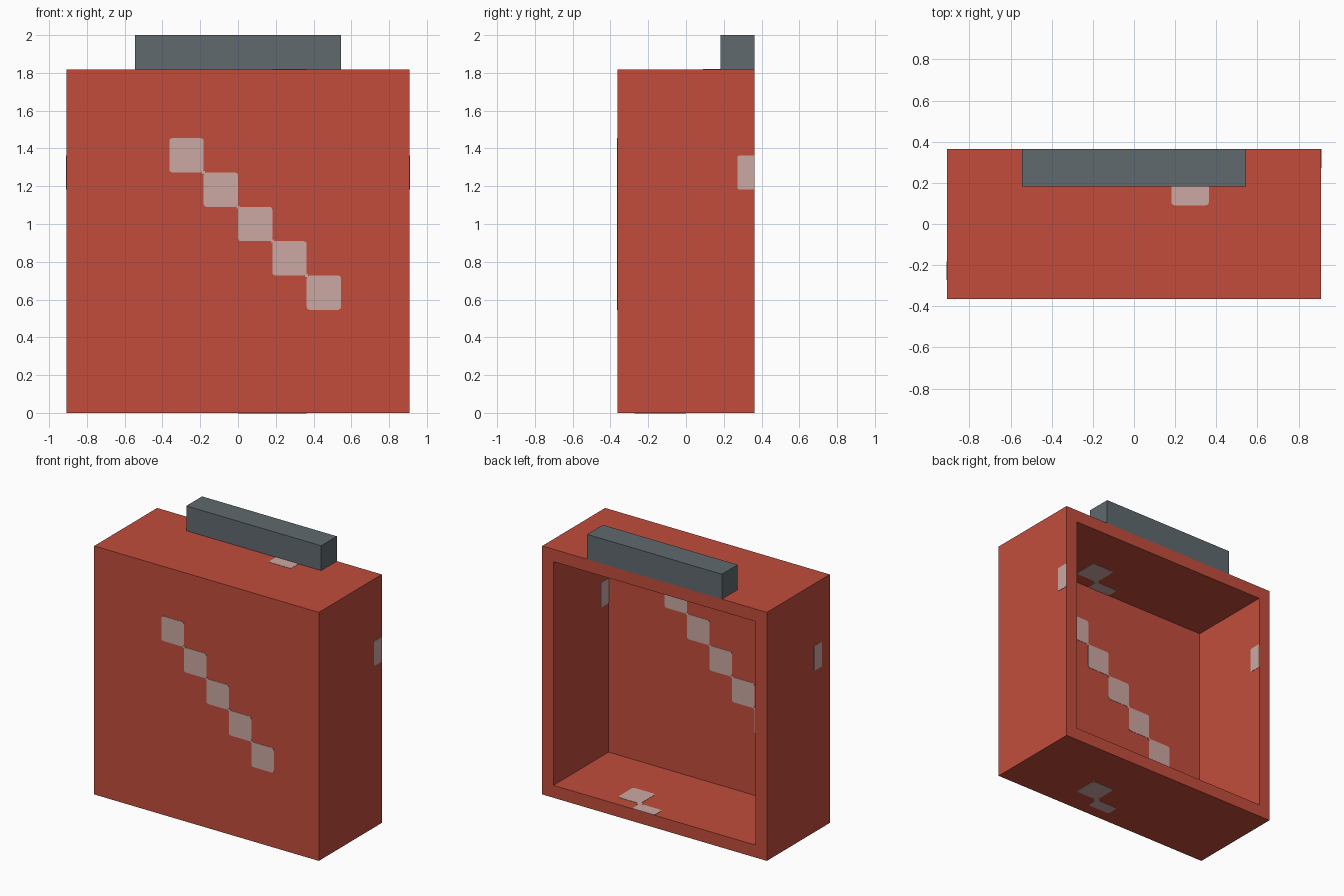
import bpy, bmesh, math
from mathutils import Vector

if "Cube" in bpy.data.objects:
    bpy.data.objects.remove(bpy.data.objects["Cube"])

U = 2 / 11                      # one grid cell
W, D, H = 5 * U, 2 * U, 10 * U  # half width, half depth, height of the box
T = U / 2                       # wall thickness
LIFT = 0.002                    # thickness of the painted plates


def material(name, rgb):
    m = bpy.data.materials.new(name)
    m.diffuse_color = (*rgb, 1)
    m.use_nodes = True
    m.node_tree.nodes["Principled BSDF"].inputs["Base Color"].default_value = m.diffuse_color
    return m


RED = material("brick red", (0.539, 0.073, 0.045))
GREY = material("slate grey", (0.115, 0.142, 0.157))
PALE = material("pale pink", (0.604, 0.393, 0.361))


def add_object(name, bm, mat):
    bmesh.ops.recalc_face_normals(bm, faces=bm.faces)
    mesh = bpy.data.meshes.new(name)
    bm.to_mesh(mesh)
    bm.free()
    mesh.materials.append(mat)
    ob = bpy.data.objects.new(name, mesh)
    bpy.context.collection.objects.link(ob)
    return ob


def box(lo, hi):
    bm = bmesh.new()
    bmesh.ops.create_cube(bm, size=1)
    lo, hi = Vector(lo), Vector(hi)
    for v in bm.verts:
        v.co = Vector([a + (c + 0.5) * (b - a) for a, b, c in zip(lo, hi, v.co)])
    return bm


# Box shell, hollowed out from the back
bm = box((-W, -D, 0), (W, D, H))
back = max(bm.faces, key=lambda f: f.calc_center_median().y)
bmesh.ops.inset_region(bm, faces=[back], thickness=T, use_even_offset=True)
panel = bmesh.ops.extrude_discrete_faces(bm, faces=[back])["faces"][0]
for v in panel.verts:
    v.co.y = -D + T
add_object("box_shell", bm, RED)

# Handle bar along the back of the top
add_object("top_handle", box((-3 * U, D - U, H), (3 * U, D, H + U)), GREY)


def rounded_rect(u0, u1, v0, v1, r):
    """Outline of a rectangle with rounded corners."""
    pts = []
    for i, (u, v) in enumerate([(u1 - r, v1 - r), (u0 + r, v1 - r),
                                (u0 + r, v0 + r), (u1 - r, v0 + r)]):
        for k in range(4):
            a = math.radians(90 * i + 30 * k)
            pts.append((u + r * math.cos(a), v + r * math.sin(a)))
    return pts


def add_marks(name, rects, place, open_end=False):
    """Thin plates; place(u, v, h) puts a point on the wall, h is outward."""
    bm = bmesh.new()
    for u0, u1, v0, v1, r in rects:
        pts = rounded_rect(u0, u1, v0, v1, r)
        low = [bm.verts.new(place(u, v, 0)) for u, v in pts]
        top = [bm.verts.new(place(u, v, LIFT)) for u, v in pts]
        bm.faces.new(top)
        bm.faces.new(low[::-1])
        n = len(pts)
        for i in range(n):
            j = (i + 1) % n
            bm.faces.new((low[i], low[j], top[j], top[i]))
    add_object(name, bm, PALE)


R = 0.016


def bridge(u, v, s):
    return (u - s, u + s, v - s, v + s, s * 0.2)


# Diagonal run of squares on the front wall, mirrored on its inner side
stairs = [((i - 2) * U, (i - 1) * U, (7 - i) * U, (8 - i) * U, R) for i in range(5)]
stairs += [bridge((i - 1) * U, (7 - i) * U, 0.008) for i in range(4)]
add_marks("front_squares", stairs, lambda u, v, h: (u, -D - h, v))
add_marks("inner_front_squares", stairs, lambda u, v, h: (-u, -D + T + h, v))

# Narrow marks on the side walls
z0, z1 = 6.5 * U, 7.5 * U
rear = [(1.5 * U, 2 * U, z0, z1, 0.01)]
fore = [(-1.5 * U, -U, z0, z1, 0.01)]
add_marks("right_mark", rear, lambda u, v, h: (W + h, u, v))
add_marks("inner_left_mark", rear, lambda u, v, h: (-W + T + h, u, v))
add_marks("left_mark", fore, lambda u, v, h: (-W - h, u, v))
add_marks("inner_right_mark", fore, lambda u, v, h: (W - T - h, u, v))

# Square and half square, on faces pointing up and pointing down
up = [(U, 2 * U, 0.5 * U, 1.5 * U, R), (0, U, 1.5 * U, 2 * U, R),
      bridge(U, 1.5 * U, 0.018)]
down = [(U, 2 * U, -U, 0, R), (0, U, -1.5 * U, -U, R), bridge(U, -U, 0.018)]
add_marks("top_marks", up, lambda u, v, h: (u, v, H + h))
add_marks("inner_floor_marks", up, lambda u, v, h: (u, v, T + h))
add_marks("underside_marks", down, lambda u, v, h: (u, v, -h))
add_marks("inner_ceiling_marks", down, lambda u, v, h: (u, v, H - T - h))
